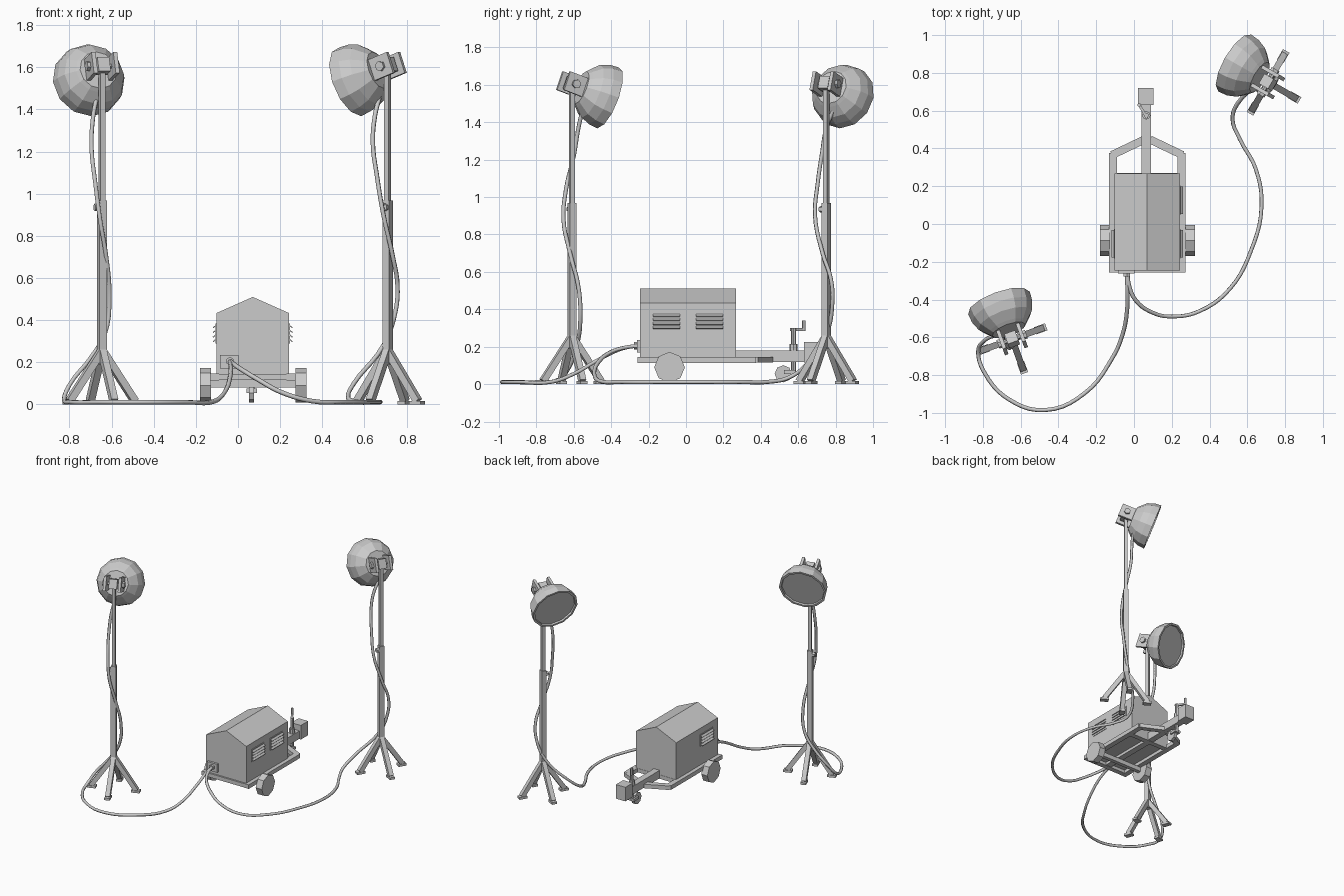
import bpy, bmesh
from math import sin, cos, pi, radians
from mathutils import Matrix, Vector

T = Matrix.Translation
I = Matrix.Identity(4)


def R(deg, axis):
    return Matrix.Rotation(radians(deg), 4, axis)


def finish(name, bm, M=I):
    bmesh.ops.transform(bm, matrix=M, verts=bm.verts)
    bmesh.ops.recalc_face_normals(bm, faces=bm.faces)
    me = bpy.data.meshes.new(name)
    bm.to_mesh(me)
    bm.free()
    ob = bpy.data.objects.new(name, me)
    bpy.context.collection.objects.link(ob)
    return ob


def box(name, c, s, M=I, rot=I):
    bm = bmesh.new()
    bmesh.ops.create_cube(bm, size=1)
    return finish(name, bm, M @ T(c) @ rot @ Matrix.Diagonal((*s, 1)))


def span(name, x, y, z, M=I):
    c = [(a[0] + a[1]) / 2 for a in (x, y, z)]
    return box(name, c, [a[1] - a[0] for a in (x, y, z)], M)


def along(p, q):
    d = Vector(q) - Vector(p)
    return T((Vector(p) + Vector(q)) / 2) @ d.to_track_quat('Z', 'Y').to_matrix().to_4x4(), d.length


def beam(name, p, q, w, h, M=I):
    A, l = along(p, q)
    return box(name, (0, 0, 0), (w, h, l), M @ A)


def rod(name, p, q, r, n=8, M=I):
    A, l = along(p, q)
    bm = bmesh.new()
    bmesh.ops.create_cone(bm, cap_ends=True, segments=n, radius1=r, radius2=r, depth=l)
    return finish(name, bm, M @ A)


def lathe(name, profile, M, n=12):
    # rings of (y, radius) around the local y axis, closed at both ends
    bm = bmesh.new()
    rings = [[bm.verts.new((r * cos(2 * pi * i / n), y, r * sin(2 * pi * i / n)))
              for i in range(n)] for y, r in profile]
    for a, b in zip(rings, rings[1:]):
        for i in range(n):
            j = (i + 1) % n
            bm.faces.new((a[i], a[j], b[j], b[i]))
    bm.faces.new(rings[0])
    bm.faces.new(rings[-1])
    return finish(name, bm, M)


def prism(name, pts, y0, y1):
    bm = bmesh.new()
    f = bm.faces.new([bm.verts.new((x, y0, z)) for x, z in pts])
    g = bmesh.ops.extrude_face_region(bm, geom=[f])
    bmesh.ops.translate(bm, vec=(0, y1 - y0, 0),
                        verts=[v for v in g['geom'] if isinstance(v, bmesh.types.BMVert)])
    return finish(name, bm)


def cable(name, pts, r=0.011):
    cu = bpy.data.curves.new(name, 'CURVE')
    cu.dimensions = '3D'
    cu.bevel_depth, cu.bevel_resolution, cu.resolution_u = r, 1, 5
    cu.use_fill_caps = True
    sp = cu.splines.new('BEZIER')
    sp.bezier_points.add(len(pts) - 1)
    for b, p in zip(sp.bezier_points, pts):
        b.co = p
        b.handle_left_type = b.handle_right_type = 'AUTO'
    ob = bpy.data.objects.new(name, cu)
    bpy.context.collection.objects.link(ob)


# generator housing with gabled roof
CX = 0.07
prism("generator_housing", [(-0.103, 0.14), (0.243, 0.14), (0.243, 0.433), (CX, 0.51), (-0.103, 0.433)],
      -0.245, 0.268)

# louvred vents: two on the right, one on the left
for side, yc in ((1, -0.105), (1, 0.125), (-1, -0.105)):
    x = CX + side * 0.173
    box("vent_panel", (x, yc, 0.337), (0.008, 0.155, 0.095))
    for k in range(4):
        box("vent_louvre", (x + side * 0.007, yc, 0.304 + k * 0.022), (0.022, 0.145, 0.005),
            rot=R(side * 40, 'Y'))

# trailer frame
for s in (-1, 1):
    beam("frame_rail", (CX + s * 0.182, -0.258, 0.13), (CX + s * 0.182, 0.375, 0.13), 0.042, 0.032)
    beam("frame_slant", (CX + s * 0.187, 0.365, 0.13), (CX + s * 0.015, 0.447, 0.13), 0.042, 0.031)
for y in (-0.238, 0.25):
    span("frame_cross", (CX - 0.2, CX + 0.2), (y - 0.02, y + 0.02), (0.115, 0.145))
span("drawbar", (0.04, 0.09), (-0.24, 0.64), (0.118, 0.18))
span("hitch_coupler", (0.02, 0.102), (0.63, 0.72), (0.115, 0.225))

# wheels and axle
span("axle", (-0.14, 0.285), (-0.105, -0.075), (0.08, 0.115))
for x in (-0.18, 0.272):
    rod("wheel", (x, -0.088, 0.09), (x + 0.052, -0.088, 0.09), 0.082, 8)

# jockey wheel and crank
rod("jockey_post", (0.065, 0.575, 0.06), (0.065, 0.575, 0.3), 0.013)
rod("jockey_collar", (0.065, 0.575, 0.17), (0.065, 0.575, 0.215), 0.022)
box("jockey_fork", (0.065, 0.555, 0.065), (0.05, 0.06, 0.02))
rod("jockey_wheel", (0.053, 0.52, 0.055), (0.077, 0.52, 0.055), 0.046, 8)
beam("crank_arm", (0.07, 0.56, 0.292), (0.025, 0.635, 0.292), 0.014, 0.014)
rod("crank_grip", (0.028, 0.63, 0.285), (0.028, 0.63, 0.34), 0.01, 6)

# power outlet
span("outlet_box", (-0.085, 0.002), (-0.262, -0.24), (0.17, 0.235))
rod("outlet_plug", (-0.038, -0.278, 0.205), (-0.038, -0.255, 0.205), 0.02, 6)


def light_stand(label, pos, turn):
    M = T(pos) @ R(turn, 'Z')
    # legs and feet
    for k in range(4):
        L = M @ R(90 * k, 'Z')
        beam(label + "_leg", (0.005, 0, 0.25), (0.165, 0, 0.016), 0.034, 0.034, L)
        span(label + "_foot", (0.13, 0.192), (-0.02, 0.02), (0, 0.017), L)
    # telescopic mast
    span(label + "_lower_mast", (-0.0185, 0.0185), (-0.0185, 0.0185), (0.19, 0.967), M)
    span(label + "_upper_mast", (-0.0125, 0.0125), (-0.0125, 0.0125), (0.9, 1.6), M)
    rod(label + "_mast_knob", (-0.015, 0, 0.935), (-0.038, 0, 0.935), 0.018, 6, M)
    # tilting head
    H = M @ T((0, 0, 1.605)) @ R(-20, 'X')
    span(label + "_head_block", (-0.03, 0.03), (-0.03, 0.03), (-0.035, 0.035), H)
    for s in (-1, 1):
        box(label + "_bracket_plate", (s * 0.055, 0.005, 0), (0.02, 0.115, 0.105), H)
    rod(label + "_pivot_rod", (-0.068, 0, 0), (0.068, 0, 0), 0.012, 6, H)
    for s in (-1, 1):
        rod(label + "_pivot_bolt", (s * 0.06, 0, 0), (s * 0.08, 0, 0), 0.024, 6, H)
    # reflector shell with recessed lens
    lathe(label + "_lamp_shell", [(0.055, 0.092), (0.07, 0.108), (0.115, 0.15), (0.165, 0.169),
                                  (0.217, 0.174), (0.217, 0.158), (0.205, 0.155)], H)


light_stand("left_light", (-0.645, -0.61, 0), 20)
light_stand("right_light", (0.71, 0.75, 0), 60)

# power cables
cable("left_cable", [
    (-0.038, -0.26, 0.205), (-0.035, -0.34, 0.19), (-0.037, -0.46, 0.135), (-0.062, -0.59, 0.06),
    (-0.115, -0.71, 0.014), (-0.26, -0.895, 0.011), (-0.47, -0.985, 0.011), (-0.66, -0.93, 0.011),
    (-0.79, -0.79, 0.011), (-0.825, -0.68, 0.025), (-0.795, -0.62, 0.1), (-0.70, -0.58, 0.22),
    (-0.63, -0.565, 0.34), (-0.61, -0.575, 0.52), (-0.625, -0.62, 0.7), (-0.655, -0.655, 0.88),
    (-0.677, -0.64, 1.05), (-0.695, -0.6, 1.22), (-0.688, -0.577, 1.36), (-0.67, -0.555, 1.46)])
cable("right_cable", [
    (-0.036, -0.26, 0.205), (-0.025, -0.33, 0.195), (0.01, -0.405, 0.17), (0.1, -0.47, 0.115),
    (0.2, -0.49, 0.06), (0.35, -0.46, 0.016), (0.51, -0.34, 0.011), (0.62, -0.14, 0.011),
    (0.675, 0.09, 0.011), (0.645, 0.29, 0.011), (0.56, 0.45, 0.013), (0.522, 0.55, 0.035),
    (0.55, 0.64, 0.1), (0.69, 0.755, 0.28), (0.745, 0.782, 0.43), (0.757, 0.775, 0.56),
    (0.735, 0.73, 0.7), (0.69, 0.69, 0.9), (0.66, 0.705, 1.08), (0.64, 0.728, 1.24),
    (0.65, 0.75, 1.37), (0.672, 0.785, 1.46)])
